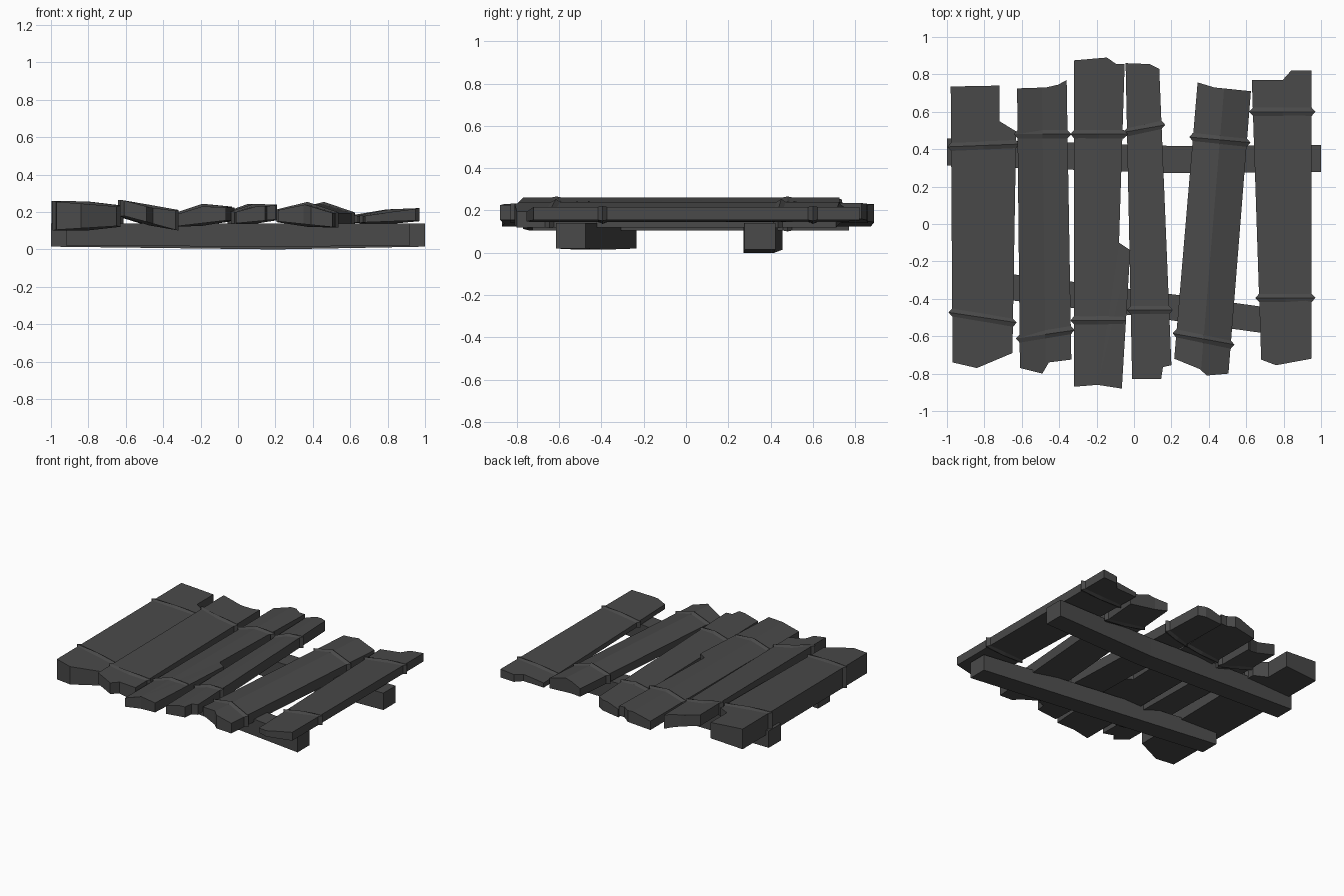
import bpy, bmesh
from mathutils import Vector

if "Cube" in bpy.data.objects:
    bpy.data.objects.remove(bpy.data.objects["Cube"])

dark = bpy.data.materials.new("dark_wood")
dark.diffuse_color = (.067, .067, .067, 1)
dark.use_nodes = True
dark.node_tree.nodes["Principled BSDF"].inputs["Base Color"].default_value = dark.diffuse_color


def add_object(name, bm):
    bmesh.ops.recalc_face_normals(bm, faces=bm.faces[:])
    me = bpy.data.meshes.new(name)
    bm.to_mesh(me)
    bm.free()
    me.materials.append(dark)
    bpy.context.collection.objects.link(bpy.data.objects.new(name, me))


def loft(name, rings, closed):
    """Skin a row of point rings, capped unless it closes on itself."""
    bm = bmesh.new()
    rings = [[bm.verts.new(p) for p in ring] for ring in rings]
    following = rings[1:] + rings[:1] if closed else rings[1:]
    for a, b in zip(rings, following):
        for i in range(len(a)):
            bm.faces.new((a[i - 1], a[i], b[i], b[i - 1]))
    if not closed:
        bm.faces.new(rings[0])
        bm.faces.new(rings[-1])
    add_object(name, bm)


def plank(n, back, front, tops, bottoms, ties, slopes=(0, 0), side=()):
    """Broken-ended board (ends listed left to right) with two wrapped bindings."""
    bl, br, fl, fr = back[0], back[-1], front[0], front[-1]

    def edge(a, b, y):
        return a[0] + (b[0] - a[0]) * (y - a[1]) / (b[1] - a[1])

    def across(u, y):
        return edge(bl, fl, y) * (1 - u) + edge(br, fr, y) * u

    def bottom(u):
        return bottoms[0] * (1 - u) + bottoms[1] * u

    def top(u):
        i = 0 if u < .5 else 1
        return tops[i] + (tops[i + 1] - tops[i]) * (2 * u - i)

    # outline extruded, creased along the middle, then fitted to its section
    bm = bmesh.new()
    outline = bm.faces.new([bm.verts.new((x, y, 0)) for x, y in [*back, *side, *front[::-1]]])
    for v in bmesh.ops.extrude_face_region(bm, geom=[outline])['geom']:
        if isinstance(v, bmesh.types.BMVert):
            v.co.z = 1
    a, b = [Vector((across(.5, y), y, 0)) for y in (1, -1)]
    bmesh.ops.bisect_plane(bm, geom=bm.verts[:] + bm.edges[:] + bm.faces[:],
                           plane_co=a, plane_no=(b.y - a.y, a.x - b.x, 0))
    for v in bm.verts:
        xl, xr = across(0, v.co.y), across(1, v.co.y)
        u = min(1, max(0, (v.co.x - xl) / (xr - xl)))
        v.co.z = top(u) if v.co.z > .5 else bottom(u)
    bmesh.ops.triangulate(bm, faces=[f for f in bm.faces if len(f.verts) > 4])
    add_object(f"plank_{n}", bm)

    # bindings: a ridged band round the board
    for name, y0, dy in zip(("back", "front"), ties, slopes):
        rings = []
        for u, up in ((0, 1), (.5, 1), (1, 1), (1, -1), (.5, -1), (0, -1)):
            y = y0 + dy * (u - .5)
            out = Vector((2 * u - 1, 0, up * (.7 - abs(u - .5)))) * .02
            p = Vector((across(u, y), y, top(u) if up > 0 else bottom(u)))
            half = Vector((0, .022, 0))
            rings.append([p - half, p + out, p + half])
        loft(f"{name}_binding_{n}", rings, True)


def beam(name, path, width):
    """Rough bearer following a bent centre line, sagging in the middle."""
    w = width / 2
    loft(name, [[(x, y + s * w, z) for s, z in ((-1, low), (1, low), (1, .14), (-1, .14))]
                for x, y, low in path], False)


# boards, left to right
plank(1, [(-.98, .735), (-.72, .74), (-.72, .55), (-.63, .495)],
      [(-.97, -.74), (-.84, -.77), (-.65, -.69)], (.255, .243, .23), (.105, .125), (.42, -.5),
      (.015, -.055))
plank(2, [(-.625, .725), (-.47, .73), (-.405, .745), (-.36, .77)],
      [(-.61, -.77), (-.49, -.8), (-.455, -.74), (-.335, -.725)], (.262, .225, .207), (.18, .105),
      (.48, -.59), (0, .045))
plank(3, [(-.32, .875), (-.145, .89), (-.095, .855), (-.05, .855)],
      [(-.32, -.87), (-.195, -.86), (-.065, -.88)], (.19, .23, .225), (.125, .155), (.48, -.515),
      side=[(-.08, -.1), (-.02, -.14)])
plank(4, [(-.045, .86), (.085, .855), (.135, .83)],
      [(-.01, -.83), (.145, -.83), (.155, -.765), (.2, -.755)], (.2, .23, .235), (.14, .16),
      (.51, -.46), (.04, 0))
plank(5, [(.34, .757), (.43, .73), (.625, .71)],
      [(.215, -.72), (.35, -.775), (.39, -.81), (.505, -.8)], (.21, .24, .195), (.15, .12),
      (.45, -.615), (-.03, -.06))
plank(6, [(.63, .77), (.795, .77), (.84, .82), (.95, .82)],
      [(.68, -.725), (.76, -.755), (.95, -.72)], (.18, .2, .217), (.145, .155), (.6, -.395))

# cross beams underneath
beam("back_beam", [(-1, .385, .015), (.2, .345, 0), (1, .35, .015)], .145)
beam("front_beam", [(-.92, -.305, .02), (.2, -.445, .015), (.92, -.545, .02)], .14)
